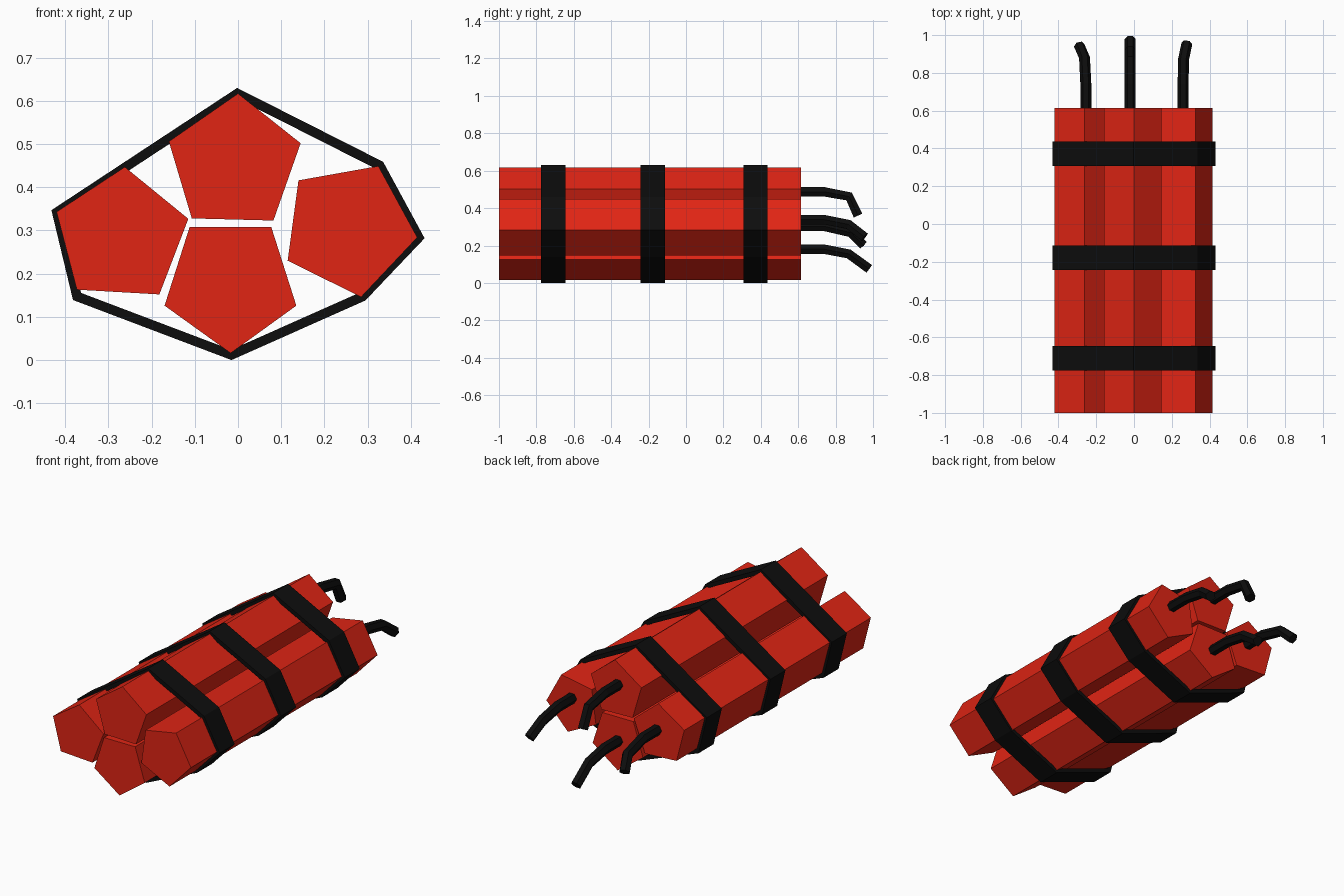
import bpy, bmesh, math
from mathutils import Vector

if "Cube" in bpy.data.objects:
    bpy.data.objects.remove(bpy.data.objects["Cube"])


def material(name, color):
    m = bpy.data.materials.new(name)
    m.diffuse_color = color
    m.use_nodes = True
    m.node_tree.nodes["Principled BSDF"].inputs["Base Color"].default_value = m.diffuse_color
    return m


RED = material("red_paper", (0.75, 0.018, 0.007, 1))
BLACK = material("black_rubber", (0.004, 0.004, 0.004, 1))


def loft(name, rings, mat, closed=False):
    """Join rings of points with quads; cap the ends, or close into a loop."""
    bm = bmesh.new()
    vr = [[bm.verts.new(p) for p in ring] for ring in rings]
    n = len(vr[0])
    for i in range(len(vr) if closed else len(vr) - 1):
        a, b = vr[i], vr[(i + 1) % len(vr)]
        for j in range(n):
            k = (j + 1) % n
            bm.faces.new((a[j], a[k], b[k], b[j]))
    if not closed:
        bm.faces.new(vr[0])
        bm.faces.new(vr[-1])
    bmesh.ops.recalc_face_normals(bm, faces=bm.faces)
    me = bpy.data.meshes.new(name)
    bm.to_mesh(me)
    bm.free()
    me.materials.append(mat)
    ob = bpy.data.objects.new(name, me)
    bpy.context.collection.objects.link(ob)
    return ob


# Sticks: five-sided prisms, each turned differently
sticks = {
    "top_stick": [(0, .617), (.145, .502), (.082, .323), (-.107, .328), (-.16, .506)],
    "bottom_stick": [(-.112, .308), (.077, .308), (.135, .126), (-.017, .016), (-.17, .126)],
    "left_stick": [(-.262, .447), (-.115, .327), (-.182, .152), (-.373, .163), (-.42, .343)],
    "right_stick": [(.325, .449), (.14, .416), (.115, .23), (.285, .146), (.415, .284)],
}
for name, prof in sticks.items():
    loft(name, [[(x, y, z) for x, z in prof] for y in (-1, .615)], RED)

# Straps: flat bands wrapped around the bundle
outline = [Vector(p) for p in [(-.432, .347), (-.002, .63), (.336, .459), (.432, .282),
                               (.295, .138), (-.015, 0), (-.382, .139)]]


def inset(pts, d):
    """Mitred inset of a clockwise outline."""
    out = []
    for i, p in enumerate(pts):
        e1 = (p - pts[i - 1]).normalized()
        e2 = (pts[(i + 1) % len(pts)] - p).normalized()
        n1, n2 = Vector((e1.y, -e1.x)), Vector((e2.y, -e2.x))
        out.append(p + (n1 + n2) * d / (1 + n1.dot(n2)))
    return out


inner = inset(outline, .022)
for i, y0 in enumerate((-.775, -.243, .307)):
    y1 = y0 + .13
    loft(f"strap_{i + 1}",
         [[(o.x, y0, o.y), (o.x, y1, o.y), (q.x, y1, q.y), (q.x, y0, q.y)]
          for o, q in zip(outline, inner)], BLACK, closed=True)


# Fuses: bent low-sided cords from the back ends
def fuse(name, path, r=.029, sides=6):
    pts = [Vector(p) for p in path]
    rings = []
    for i, p in enumerate(pts):
        t = (pts[min(i + 1, len(pts) - 1)] - pts[max(i - 1, 0)]).normalized()
        n = (Vector((1, 0, 0)) - t * t.x).normalized()
        b = t.cross(n)
        rings.append([p + r * (math.cos(a) * n + math.sin(a) * b)
                      for a in (2 * math.pi * k / sides for k in range(sides))])
    loft(name, rings, BLACK)


fuse("top_fuse", [(-.02, .58, .487), (-.02, .74, .487), (-.02, .872, .462), (-.02, .92, .36)])
fuse("bottom_fuse", [(-.02, .58, .18), (-.02, .74, .18), (-.02, .87, .155), (-.02, .98, .075)])
fuse("right_fuse", [(.26, .58, .338), (.26, .74, .338), (.262, .87, .312), (.28, .955, .245)])
fuse("left_fuse", [(-.255, .58, .302), (-.255, .74, .302), (-.262, .88, .27), (-.29, .945, .205)])
